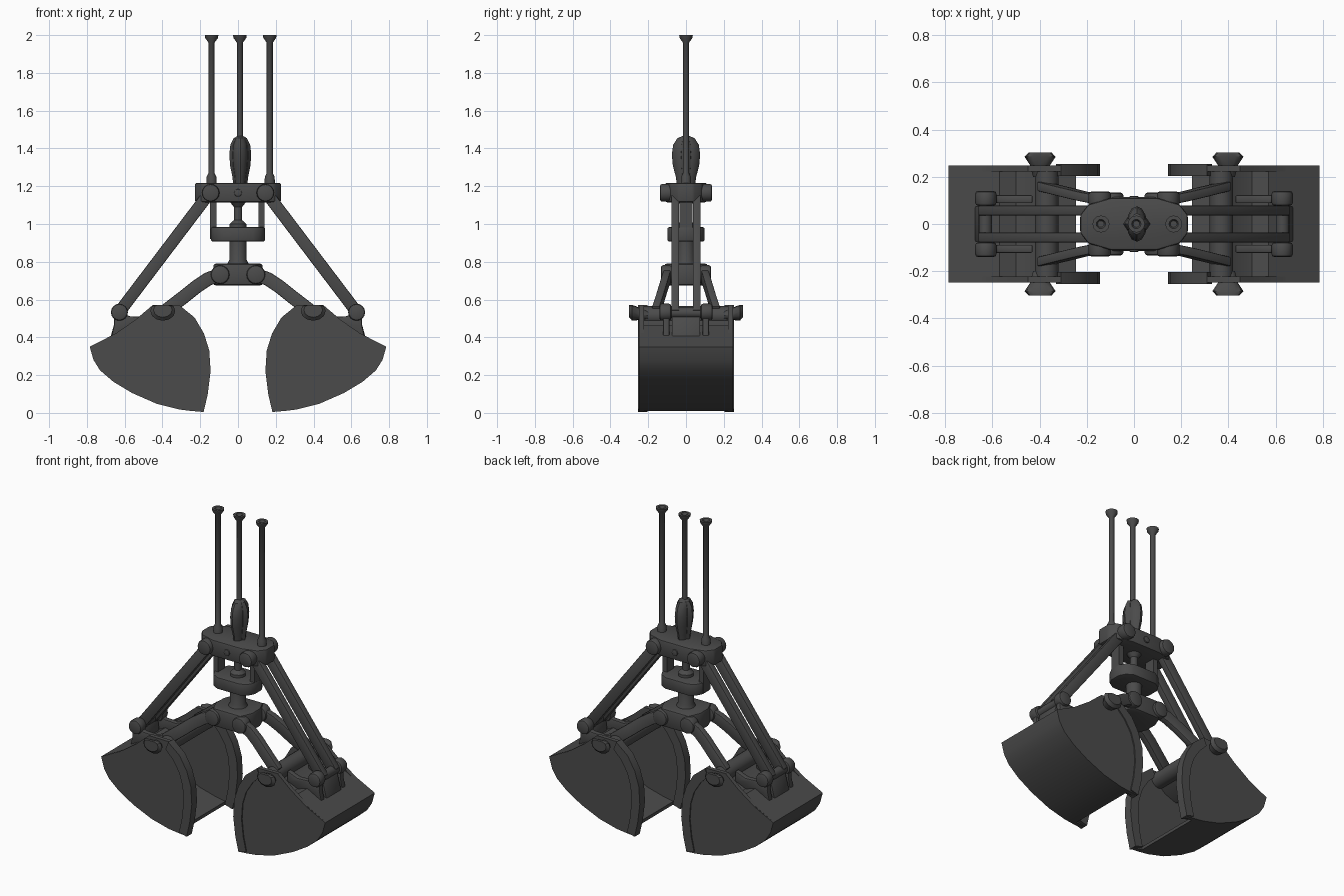
import bpy, bmesh, math
from mathutils import Vector

if "Cube" in bpy.data.objects:
    bpy.data.objects.remove(bpy.data.objects["Cube"])

steel = bpy.data.materials.new("dark steel")
steel.diffuse_color = (0.07, 0.07, 0.07, 1)
steel.use_nodes = True
steel.node_tree.nodes["Principled BSDF"].inputs["Base Color"].default_value = steel.diffuse_color


def finish(name, bm, bevel=0.0, smooth=35):
    bmesh.ops.recalc_face_normals(bm, faces=bm.faces)
    if bevel:
        sharp = [e for e in bm.edges if len(e.link_faces) == 2 and e.calc_face_angle() > 0.6]
        bmesh.ops.bevel(bm, geom=sharp, offset=bevel, segments=2, profile=0.5, affect='EDGES')
    me = bpy.data.meshes.new(name)
    bm.to_mesh(me)
    bm.free()
    me.materials.append(steel)
    ob = bpy.data.objects.new(name, me)
    bpy.context.collection.objects.link(ob)
    bpy.ops.object.select_all(action='DESELECT')
    ob.select_set(True)
    bpy.context.view_layer.objects.active = ob
    bpy.ops.object.shade_smooth_by_angle(angle=math.radians(smooth))
    return ob


def loft(name, rings, bevel=0.0, closed=True):
    """Skin a list of equal-length rings, capping both ends."""
    bm = bmesh.new()
    vs = [[bm.verts.new(p) for p in r] for r in rings]
    n = len(rings[0])
    for a, b in zip(vs, vs[1:]):
        for i in range(n):
            j = (i + 1) % n
            bm.faces.new((a[i], a[j], b[j], b[i]))
    bm.faces.new(vs[0])
    bm.faces.new(vs[-1])
    return finish(name, bm, bevel)


def prism_y(name, pts, y0, y1, bevel=0.0):
    return loft(name, [[(x, y, z) for x, z in pts] for y in (y0, y1)], bevel)


def prism_z(name, pts, z0, z1, bevel=0.0):
    return loft(name, [[(x, y, z) for x, y in pts] for z in (z0, z1)], bevel)


def lathe(name, prof, cx=0, cy=0, sx=1, sy=1, n=16):
    return loft(name, [[(cx + sx * r * math.cos(2 * math.pi * k / n),
                         cy + sy * r * math.sin(2 * math.pi * k / n), z)
                        for k in range(n)] for r, z in prof])


def pin_y(name, x, z, r, y0, y1, bevel=0.008):
    pts = [(x + r * math.cos(k * math.pi / 8), z + r * math.sin(k * math.pi / 8)) for k in range(16)]
    return prism_y(name, pts, y0, y1, bevel)


def bar(name, path, h, w, bevel=0.006):
    """Rectangular bar swept along a path; h lies in the xz plane, w along y."""
    P = [Vector(p) for p in path]
    rings = []
    for i, p in enumerate(P):
        d = P[min(i + 1, len(P) - 1)] - P[max(i - 1, 0)]
        nrm = Vector((-d.z, 0, d.x)).normalized() * h
        y = Vector((0, w, 0))
        rings.append([p + nrm + y, p + nrm - y, p - nrm - y, p - nrm + y])
    return loft(name, rings, bevel)


def strip(name, a, b, y0, y1):
    """Thick sheet between two matching xz polylines."""
    return loft(name, [[(p[0], y0, p[1]), (p[0], y1, p[1]), (q[0], y1, q[1]), (q[0], y0, q[1])]
                       for p, q in zip(a, b)])


def ellipse_block(w, d, flat):
    return [(s * x, t * y) for s, t, seq in
            ((1, 1, 1), (-1, 1, -1), (-1, -1, 1), (1, -1, -1))
            for x, y in [(w, d * .35), (w * .85, d * .75), (flat, d)][::seq]]


# hoist ropes with flared ends
for x in (-0.14, 0.01, 0.168):
    lathe("hoist_rope", [(.028, 1.20), (.026, 1.25), (.016, 1.27), (.016, 1.96),
                         (.034, 1.985), (.036, 2.0), (.02, 2.0), (.014, 1.985)], x, n=12)

# pulley housing
egg = [(.62, 1.20), (.72, 1.25), (.93, 1.31), (1.0, 1.37), (.9, 1.42), (.6, 1.455), (.2, 1.467)]
lathe("pulley_core", egg, 0.012, 0, .043, .075, 12)
lathe("pulley_cheek", egg, 0.012, 0, .058, .036, 8)

# upper head and its pin bosses
prism_z("upper_head", ellipse_block(.228, .11, .10), 1.115, 1.218, .01)
for x in (-.145, .145):
    for s in (-1, 1):
        pin_y("upper_boss", x, 1.165, .047, s * .06, s * .138, .012)
for s in (-1, 1):
    pin_y("head_stud", 0, 1.165, .02, s * .09, s * .118, .004)

# hanging frame with crosshead and shafts
for x in (-.131, .124):
    prism_z("hanger_post", [(x - .016, -.035), (x + .016, -.035), (x + .016, .035), (x - .016, .035)], .92, 1.13)
prism_z("crosshead", ellipse_block(.143, .098, .08), .908, .983, .008)
lathe("upper_shaft", [(.045, .97), (.045, 1.0), (.022, 1.02), (.022, 1.09), (.045, 1.12)])
lathe("lower_shaft", [(.06, .78), (.046, .81), (.046, .92)])

# lower head and its pin bosses
prism_z("lower_head", ellipse_block(.13, .115, .095), .675, .79, .012)
for x in (-.095, .095):
    for s in (-1, 1):
        pin_y("lower_boss", x, .732, .05, s * .07, s * .133, .012)

# bucket profile: inner mouth edge, top edge, curved bottom
mouth = [(.182, .005), (.16, .10), (.145, .22), (.152, .33), (.18, .42), (.23, .505), (.31, .57)]
mouth_in = [(.235, .02), (.215, .11), (.203, .22), (.21, .32), (.235, .40), (.28, .47), (.33, .52)]
top = [(.45, .572), (.50, .53), (.54, .495), (.655, .415), (.785, .35)]
bottom = [(.765, .28), (.73, .225), (.66, .165), (.56, .105), (.43, .048), (.31, .018), (.245, .010)]
floor = [(.785, .35)] + bottom
floor_in = [(.755, .345), (.742, .29), (.71, .243), (.645, .188), (.55, .13), (.425, .073), (.31, .042), (.245, .03)]

for sx in (-1, 1):
    def m(pts):
        return [(sx * x, z) for x, z in pts]

    # bucket shell
    strip("bucket_floor", m(floor), m(floor_in), -.242, .242)
    strip("bucket_top", m([(.785, .35), (.655, .417), (.57, .462)]),
          m([(.765, .33), (.645, .393), (.56, .438)]), -.242, .242)
    strip("bucket_back", m([(.57, .462), (.50, .44), (.43, .47), (.38, .52)]),
          m([(.56, .438), (.50, .415), (.42, .445), (.36, .50)]), -.235, .235)
    pin_y("bucket_cross_tube", sx * .37, .515, .05, -.235, .235, 0)

    for sy in (-1, 1):
        # side wall, mouth rim and hinge ear
        prism_y("bucket_side", m(mouth + top + bottom), sy * .222, sy * .248)
        strip("mouth_rim", m(mouth), m(mouth_in), sy * .203, sy * .255)
        rings = []
        for y, r, z in ((.20, .45, .515), (.25, .65, .525), (.285, 1, .54), (.302, .75, .545)):
            rings.append([(sx * (.398 + .066 * r * math.cos(k * math.pi / 6)), sy * y,
                           min(z + .052 * r * math.sin(k * math.pi / 6), .572)) for k in range(12)])
        loft("hinge_ear", rings)

        # lower curved arm
        bar("lower_arm", [(sx * .08, sy * .095, .738), (sx * .16, sy * .105, .708),
                          (sx * .22, sy * .118, .668), (sx * .29, sy * .135, .612),
                          (sx * .39, sy * .16, .535)], .036, .02)

        # upper tie rod
        bar("tie_rod", [(sx * .15, sy * .057, 1.165), (sx * .635, sy * .057, .525)], .032, .021)

        # bracket and boss at the foot of the rod
        prism_y("rod_bracket", m([(.43, .535), (.50, .508), (.58, .512), (.62, .56), (.66, .53),
                                  (.655, .47), (.67, .405), (.60, .43), (.50, .44), (.43, .47)]),
                sy * .088, sy * .122, .006)
        pin_y("rod_boss", sx * .628, .533, .045, sy * .078, sy * .14, .012)

    # cross pin and pad between the brackets
    pin_y("rod_pin", sx * .63, .53, .028, -.09, .09, 0)
    prism_y("bracket_pad", m([(.60, .43), (.61, .51), (.645, .51), (.675, .40)]), -.075, .075, .006)
